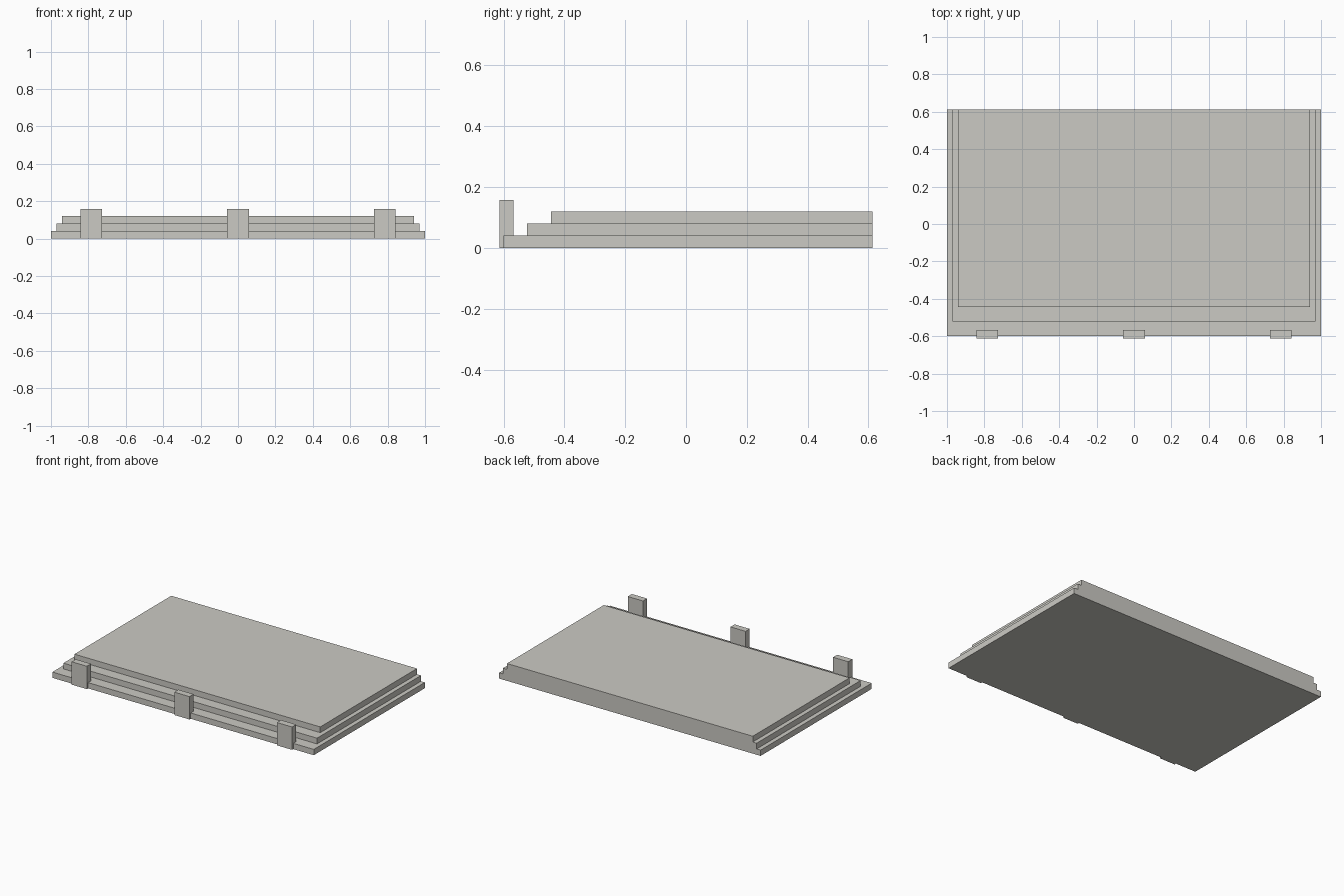
import bpy

if "Cube" in bpy.data.objects:
    bpy.data.objects.remove(bpy.data.objects["Cube"])

stone = bpy.data.materials.new("warm grey stone")
stone.diffuse_color = (0.60, 0.59, 0.55, 1)
stone.use_nodes = True
stone.node_tree.nodes["Principled BSDF"].inputs["Base Color"].default_value = stone.diffuse_color


def box(name, x0, x1, y0, y1, z0, z1):
    bpy.ops.mesh.primitive_cube_add(
        size=1, location=((x0 + x1) / 2, (y0 + y1) / 2, (z0 + z1) / 2))
    ob = bpy.context.object
    ob.name = name
    ob.scale = (x1 - x0, y1 - y0, z1 - z0)
    bpy.ops.object.transform_apply(location=False, rotation=False, scale=True)
    ob.data.materials.append(stone)


BACK = 0.613
STEP = 0.04

# three stacked steps, flush at the back
for i, name in enumerate(("lower_step", "middle_step", "upper_step")):
    half = 1 - 0.03 * i
    box(name, -half, half, -0.60 + 0.078 * i, BACK, STEP * i, STEP * (i + 1))

# three short posts along the front edge
for name, x in (("left_post", -0.785), ("centre_post", 0), ("right_post", 0.785)):
    box(name, x - 0.058, x + 0.058, -BACK, -0.568, 0, 0.158)
